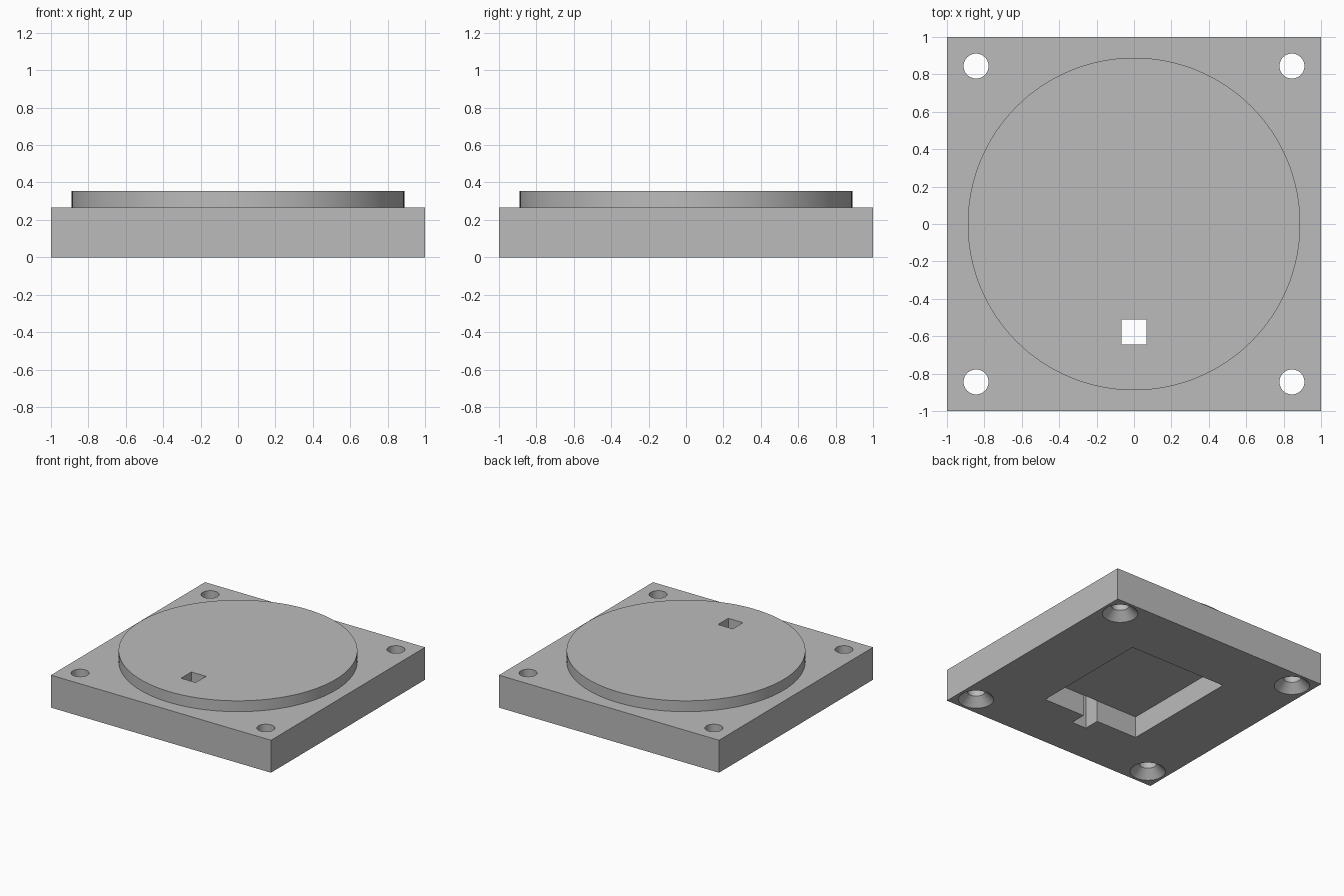
import bpy, bmesh, math
from mathutils import Matrix

if "Cube" in bpy.data.objects:
    bpy.data.objects.remove(bpy.data.objects["Cube"], do_unlink=True)

U = 2 / 45            # one design unit; the plate is 45 units wide
BASE_TOP, DISC_TOP = 6 * U, 8 * U

grey = bpy.data.materials.new("plain_grey")
grey.use_nodes = True
grey.diffuse_color = (0.5, 0.5, 0.5, 1)
grey.node_tree.nodes["Principled BSDF"].inputs["Base Color"].default_value = (0.5, 0.5, 0.5, 1)


def finish(name, bm):
    mesh = bpy.data.meshes.new(name)
    bmesh.ops.recalc_face_normals(bm, faces=bm.faces)
    bm.to_mesh(mesh)
    bm.free()
    mesh.materials.append(grey)
    obj = bpy.data.objects.new(name, mesh)
    bpy.context.collection.objects.link(obj)
    return obj


def box(name, x, y, z):
    """Box spanning the given (low, high) ranges."""
    bm = bmesh.new()
    size = [b - a for a, b in (x, y, z)]
    mid = [(a + b) / 2 for a, b in (x, y, z)]
    bmesh.ops.create_cube(bm, size=1, matrix=Matrix.Translation(mid) @ Matrix.Diagonal((*size, 1)))
    return finish(name, bm)


def lathe(name, profile, centre=(0, 0), steps=64):
    """Closed solid turned from (radius, height) points about a vertical axis."""
    bm = bmesh.new()
    rings = []
    for r, z in profile:
        rings.append([bm.verts.new((centre[0] + r * math.cos(a), centre[1] + r * math.sin(a), z))
                      for a in (math.tau * i / steps for i in range(steps))])
    for low, high in zip(rings, rings[1:]):
        for i in range(steps):
            j = (i + 1) % steps
            bm.faces.new((low[i], low[j], high[j], high[i]))
    bm.faces.new(rings[0])
    bm.faces.new(rings[-1])
    return finish(name, bm)


def combine(target, other, operation):
    mod = target.modifiers.new(other.name, "BOOLEAN")
    mod.operation, mod.solver, mod.object = operation, "EXACT", other
    bpy.context.view_layer.objects.active = target
    bpy.ops.object.modifier_apply(modifier=mod.name)
    bpy.data.objects.remove(other, do_unlink=True)


# Square plate with the raised round platform
plate = box("mounting_plate", (-1, 1), (-1, 1), (0, BASE_TOP))
disc = lathe("raised_disc", [(20 * U, BASE_TOP - U), (20 * U, DISC_TOP)], steps=128)
combine(plate, disc, "UNION")

# Rectangular pocket underneath
combine(plate, box("pocket", (-10 * U, 10 * U), (-11.5 * U, 11.5 * U), (-U, 4 * U)), "DIFFERENCE")

# Square cable slot through the full height, open to the pocket
combine(plate, box("cable_slot", (-1.5 * U, 1.5 * U), (-14.5 * U, -11.5 * U + 0.0005), (-U, 9 * U)), "DIFFERENCE")

# Screw holes, countersunk from below
screw = [(4 * U, -U), (1.5 * U, 1.5 * U), (1.5 * U, 9 * U)]
for sx in (-1, 1):
    for sy in (-1, 1):
        combine(plate, lathe("screw_hole", screw, (sx * 19 * U, sy * 19 * U)), "DIFFERENCE")

# Smooth round walls, crisp edges
bpy.ops.object.select_all(action="DESELECT")
plate.select_set(True)
bpy.context.view_layer.objects.active = plate
bpy.ops.object.shade_smooth_by_angle(angle=math.radians(30))
